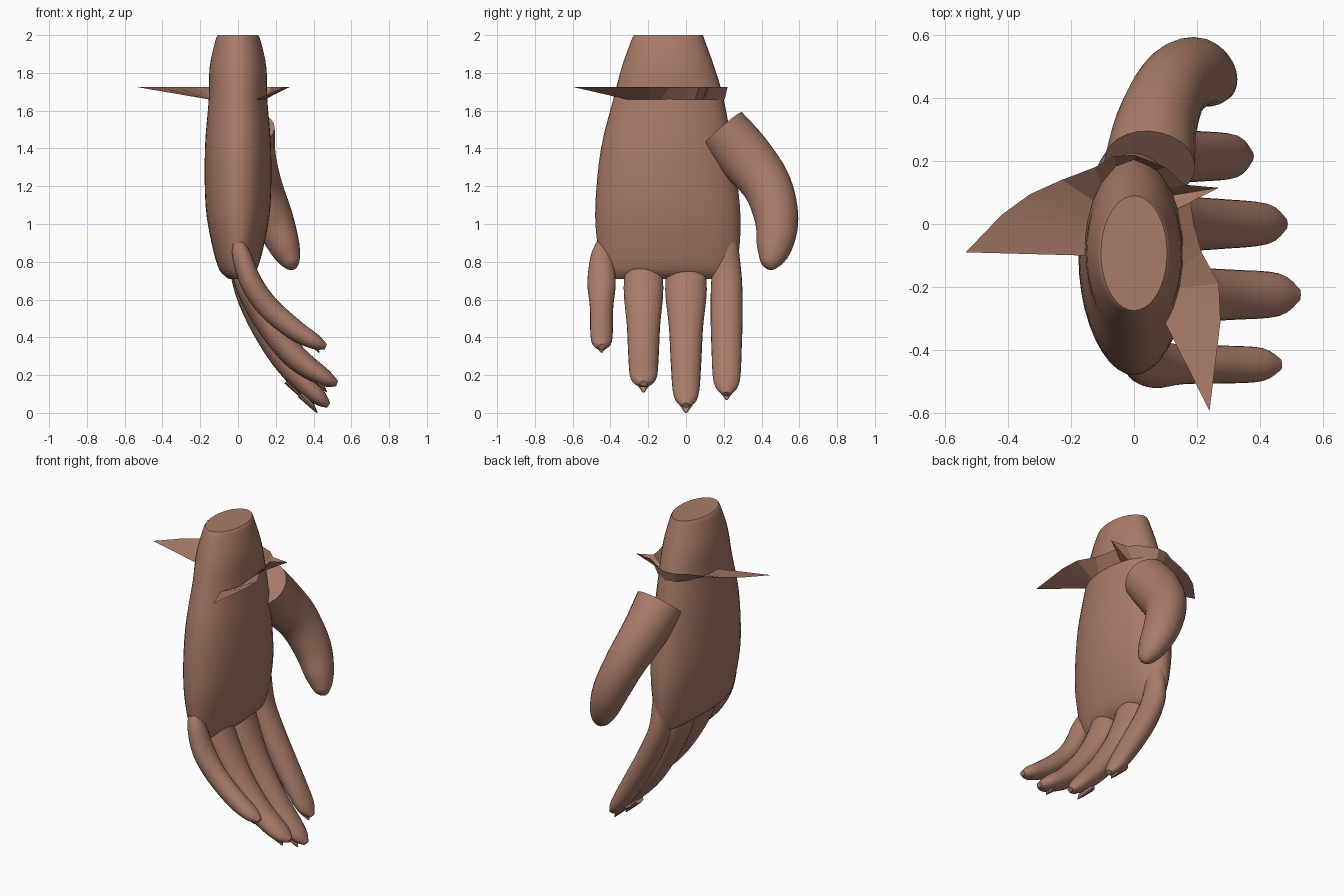
import bpy
import math
from mathutils import Vector

cube = bpy.data.objects.get("Cube")
if cube:
    bpy.data.objects.remove(cube)

skin = bpy.data.materials.new("brown_skin")
skin.use_nodes = True
COLOUR = (0.40, 0.20, 0.14, 1)
skin.diffuse_color = COLOUR
skin.node_tree.nodes["Principled BSDF"].inputs["Base Color"].default_value = COLOUR


def make_object(name, verts, faces, angle):
    mesh = bpy.data.meshes.new(name)
    mesh.from_pydata(verts, [], faces)
    mesh.materials.append(skin)
    mesh.shade_smooth()
    mesh.set_sharp_from_angle(angle=math.radians(angle))
    obj = bpy.data.objects.new(name, mesh)
    bpy.context.collection.objects.link(obj)
    return obj


def smooth_rows(rows, steps):
    """Catmull-Rom interpolation of rows (x, y, z, side radius, depth radius)."""
    rows = [Vector(r) for r in rows]
    pts = [rows[0]] + rows + [rows[-1]]
    out = []
    for a, b, c, d in zip(pts, pts[1:], pts[2:], pts[3:]):
        for i in range(steps):
            t = i / steps
            out.append(b + (c - a) * (t / 2)
                       + (a * 2 - b * 5 + c * 4 - d) * (t * t / 2)
                       + (b * 3 - a - c * 3 + d) * (t ** 3 / 2))
    return out + [rows[-1]]


def loft(name, rows, side, steps=4, sides=24, direction=None, angle=40):
    """Capped tube of ellipses along a path; side is the width axis."""
    rows = smooth_rows(rows, steps)
    centres = [Vector(r[:3]) for r in rows]
    verts, faces = [], []
    last = len(rows) - 1
    for i, r in enumerate(rows):
        tangent = direction or (centres[min(i + 1, last)] - centres[max(i - 1, 0)]).normalized()
        wide = (side - tangent * side.dot(tangent)).normalized()
        deep = tangent.cross(wide)
        for k in range(sides):
            a = math.tau * k / sides
            verts.append(centres[i] + wide * (r[3] * math.cos(a)) + deep * (r[4] * math.sin(a)))
    for i in range(last):
        for k in range(sides):
            n = (k + 1) % sides
            faces.append((i * sides + k, i * sides + n, (i + 1) * sides + n, (i + 1) * sides + k))
    faces.append(tuple(reversed(range(sides))))
    faces.append(tuple(last * sides + k for k in range(sides)))
    return make_object(name, verts, faces, angle)


X, Y, Z = Vector((1, 0, 0)), Vector((0, 1, 0)), Vector((0, 0, 1))

# Palm and wrist: height, lower y, upper y, half thickness
palm = [(0.71, -0.40, 0.23, 0.05), (0.76, -0.44, 0.26, 0.10), (0.9, -0.47, 0.285, 0.14),
        (1.1, -0.48, 0.285, 0.172), (1.4, -0.45, 0.245, 0.175), (1.66, -0.385, 0.2, 0.155),
        (1.83, -0.34, 0.15, 0.15), (1.97, -0.29, 0.10, 0.12), (2.0, -0.275, 0.09, 0.105)]
loft("palm", [(0, (a + b) / 2, z, (b - a) / 2, t) for z, a, b, t in palm],
     Y, sides=40, direction=Z)

# Fingers: y position, (x, z, width, depth) along the path, nail tip (x, z)
fingers = {
    "little": (-0.447, [(0.0, 0.90, 0.03, 0.03), (0.02, 0.83, 0.058, 0.05), (0.07, 0.69, 0.075, 0.058),
                        (0.16, 0.56, 0.062, 0.06), (0.30, 0.44, 0.06, 0.055), (0.41, 0.375, 0.052, 0.04),
                        (0.465, 0.35, 0.018, 0.015)], (0.43, 0.32)),
    "ring": (-0.225, [(0.0, 0.85, 0.09, 0.06), (0.06, 0.66, 0.105, 0.068), (0.17, 0.46, 0.088, 0.068),
                      (0.31, 0.29, 0.08, 0.065), (0.46, 0.185, 0.068, 0.045),
                      (0.525, 0.155, 0.02, 0.015)], (0.47, 0.11)),
    "middle": (0.0, [(0.0, 0.85, 0.10, 0.06), (0.05, 0.65, 0.11, 0.068), (0.14, 0.45, 0.09, 0.068),
                     (0.27, 0.25, 0.08, 0.065), (0.42, 0.09, 0.065, 0.045),
                     (0.48, 0.04, 0.02, 0.015)], (0.42, 0.0)),
    "index": (0.215, [(0.02, 0.90, 0.06, 0.05), (0.03, 0.72, 0.08, 0.06), (0.10, 0.54, 0.085, 0.066),
                      (0.21, 0.34, 0.08, 0.062), (0.32, 0.16, 0.068, 0.045),
                      (0.37, 0.10, 0.02, 0.015)], (0.35, 0.07)),
}
for name, (y, path, tip) in fingers.items():
    loft(name + "_finger", [(x, y, z, w, d) for x, z, w, d in path], Y)
    # Pointed nail under the fingertip
    nx, nz = tip
    loft(name + "_nail", [(nx - 0.09, y, nz + 0.10, 0.04, 0.02), (nx - 0.03, y, nz + 0.04, 0.035, 0.015),
                          (nx, y, nz, 0.006, 0.003)], Y, steps=1, sides=8, angle=25)

# Thumb with a blunt cut base
loft("thumb", [(0.05, 0.19, 1.50, 0.145, 0.14), (0.07, 0.31, 1.36, 0.13, 0.145),
               (0.12, 0.43, 1.20, 0.115, 0.13), (0.19, 0.48, 1.02, 0.105, 0.115),
               (0.25, 0.465, 0.87, 0.08, 0.092), (0.285, 0.44, 0.79, 0.045, 0.05),
               (0.295, 0.43, 0.768, 0.015, 0.02)], X)

# Flared torn cuff: angle on the wrist, then the outer edge point
cuff = [(-50, 0.24, -0.595), (-36, 0.275, -0.31), (-22, 0.27, -0.19), (-8, 0.215, -0.09),
        (10, 0.19, 0.0), (28, 0.18, 0.07), (38, 0.27, 0.115), (44, 0.16, 0.125),
        (62, 0.10, 0.18), (90, 0.0, 0.22), (112, -0.065, 0.215), (132, -0.125, 0.18),
        (146, -0.23, 0.14), (160, -0.33, 0.095), (170, -0.42, 0.03), (182, -0.535, -0.09)]
verts, faces = [], []
for a, x, y in cuff:
    a = math.radians(a)
    verts += [(0.156 * math.cos(a), -0.09 + 0.295 * math.sin(a), 1.66), (x, y, 1.725)]
for i in range(len(cuff) - 1):
    faces.append((2 * i, 2 * i + 2, 2 * i + 3, 2 * i + 1))
make_object("torn_cuff", verts, faces, 10)
